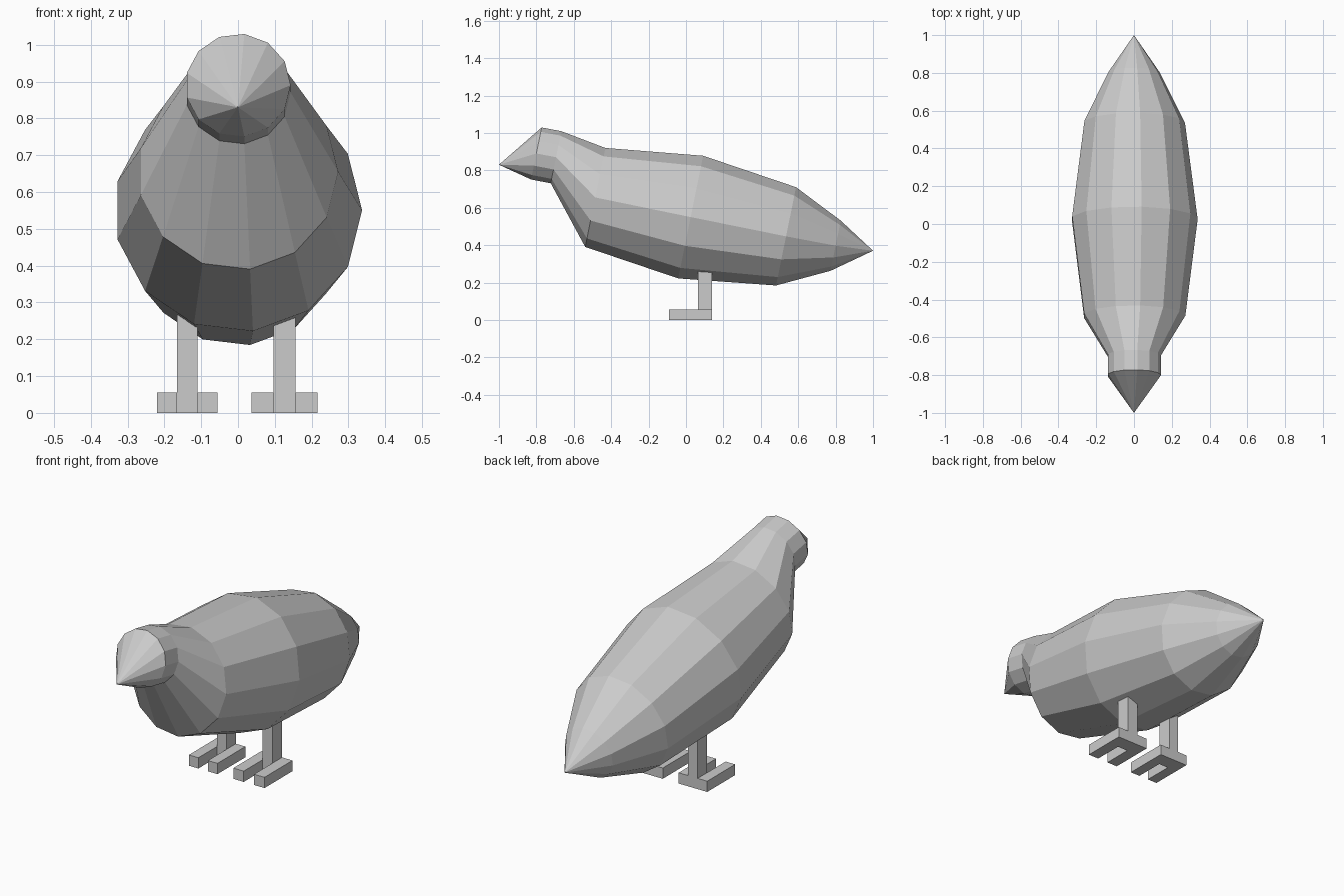
import bpy, bmesh, math
from mathutils import Vector

if "Cube" in bpy.data.objects:
    bpy.data.objects.remove(bpy.data.objects["Cube"])

SIDES = 13
TILT = math.radians(11.5)


def finish(bm, name):
    bmesh.ops.recalc_face_normals(bm, faces=bm.faces)
    mesh = bpy.data.meshes.new(name)
    bm.to_mesh(mesh)
    bm.free()
    obj = bpy.data.objects.new(name, mesh)
    bpy.context.collection.objects.link(obj)
    return obj


# Body: tilted 13-sided rings (y, z, radius) lofted between beak tip and tail tip
def make_body(front_tip, rings, back_tip):
    bm = bmesh.new()
    up = Vector((0, math.sin(TILT), math.cos(TILT)))
    loops = []
    for y, z, r in rings:
        loop = []
        for i in range(SIDES):
            a = 2 * math.pi * i / SIDES
            p = Vector((r * math.cos(a), y, z)) + up * (r * math.sin(a))
            loop.append(bm.verts.new(p))
        loops.append(loop)
    first = bm.verts.new((0, *front_tip))
    last = bm.verts.new((0, *back_tip))
    for i in range(SIDES):
        j = (i + 1) % SIDES
        bm.faces.new((first, loops[0][i], loops[0][j]))
        for a, b in zip(loops, loops[1:]):
            bm.faces.new((a[i], b[i], b[j], a[j]))
        bm.faces.new((last, loops[-1][j], loops[-1][i]))
    return finish(bm, "bird_body")


make_body((-1.0, 0.83),
          [(-0.80, 0.89, 0.143), (-0.695, 0.87, 0.143), (-0.485, 0.655, 0.272),
           (0.025, 0.55, 0.337), (0.535, 0.447, 0.27), (0.80, 0.397, 0.138)],
          (1.0, 0.37))


# Extrude a flat outline upwards from z0 to z1
def prism(name, outline, z0, z1):
    bm = bmesh.new()
    face = bm.faces.new([bm.verts.new((x, y, z0)) for x, y in outline])
    ext = bmesh.ops.extrude_face_region(bm, geom=[face])
    top = [v for v in ext["geom"] if isinstance(v, bmesh.types.BMVert)]
    bmesh.ops.translate(bm, verts=top, vec=(0, 0, z1 - z0))
    return finish(bm, name)


# Legs and two-toed feet
FRONT, NOTCH, BACK = -0.09, 0.063, 0.14
for side, cx, w in (("left", -0.138, 0.0275), ("right", 0.126, 0.03)):
    prism(side + "_leg", [(cx - w, NOTCH), (cx + w, NOTCH),
                          (cx + w, BACK), (cx - w, BACK)], 0.056, 0.29)
    prism(side + "_foot", [(cx - 3 * w, FRONT), (cx - w, FRONT), (cx - w, NOTCH),
                           (cx + w, NOTCH), (cx + w, FRONT), (cx + 3 * w, FRONT),
                           (cx + 3 * w, BACK), (cx - 3 * w, BACK)], 0.0, 0.056)
